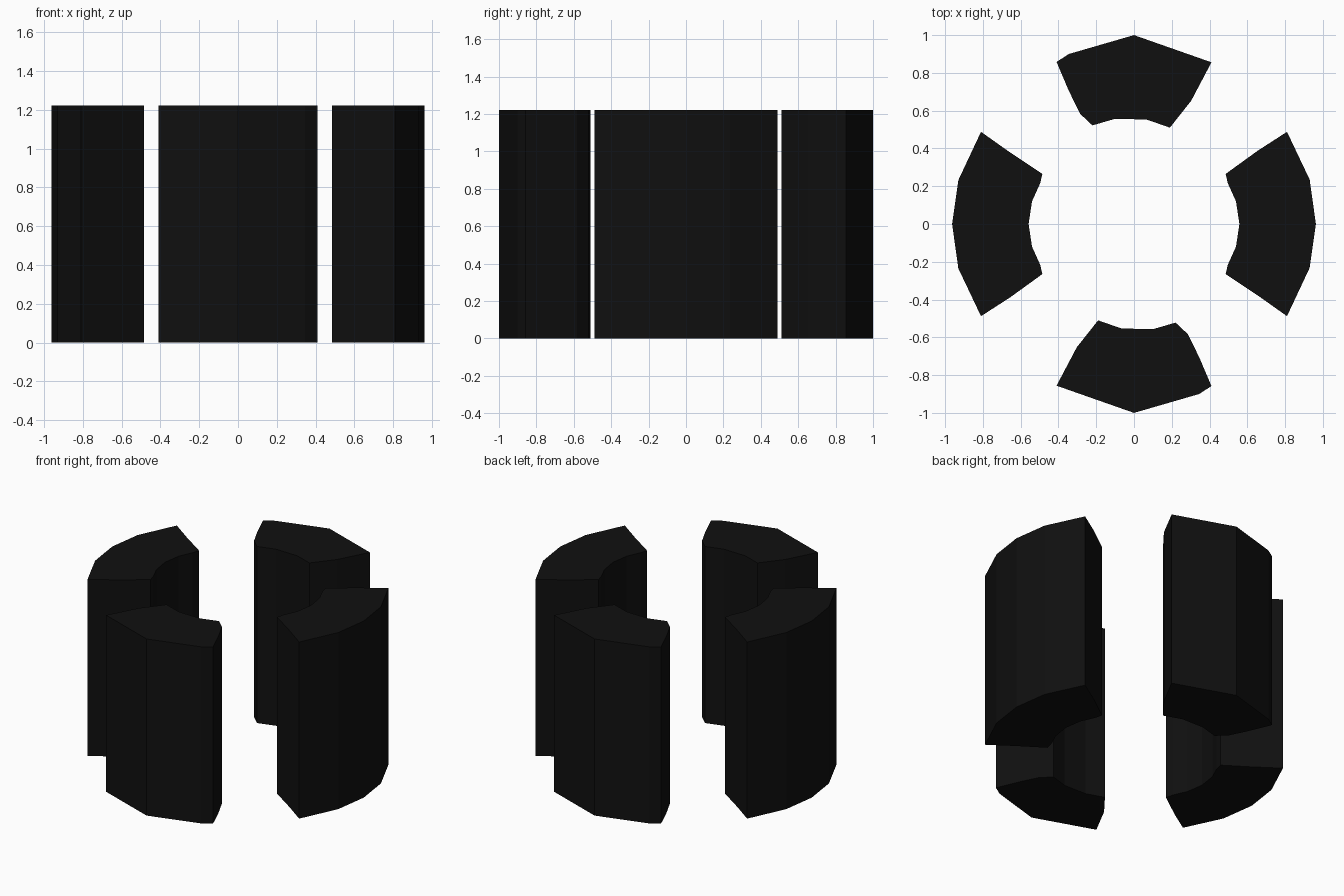
import bpy, bmesh
from mathutils import Matrix
from math import pi

if "Cube" in bpy.data.objects:
    bpy.data.objects.remove(bpy.data.objects["Cube"])

HEIGHT = 1.222

black = bpy.data.materials.new("black")
black.diffuse_color = (0.005, 0.005, 0.005, 1)
black.use_nodes = True
black.node_tree.nodes["Principled BSDF"].inputs["Base Color"].default_value = black.diffuse_color

# Plan outlines of the two block types
back_profile = [(0, 1.0), (-0.345, 0.9), (-0.41, 0.858), (-0.345, 0.705),
                (-0.285, 0.583), (-0.22, 0.522), (-0.1, 0.557), (0.067, 0.553),
                (0.19, 0.51), (0.303, 0.653), (0.41, 0.856)]
right_profile = [(0.81, 0.488), (0.655, 0.388), (0.485, 0.265), (0.497, 0.215),
                 (0.54, 0.12), (0.558, 0), (0.54, -0.12), (0.497, -0.215),
                 (0.485, -0.265), (0.655, -0.378), (0.81, -0.488),
                 (0.93, -0.232), (0.963, 0), (0.93, 0.235)]


def block(name, profile, angle):
    """Extrude a plan outline upward and turn it about the z axis."""
    bm = bmesh.new()
    base = bm.faces.new([bm.verts.new((x, y, 0)) for x, y in profile])
    ext = bmesh.ops.extrude_face_region(bm, geom=[base], use_keep_orig=True)
    top = [v for v in ext["geom"] if isinstance(v, bmesh.types.BMVert)]
    bmesh.ops.translate(bm, verts=top, vec=(0, 0, HEIGHT))
    bmesh.ops.rotate(bm, verts=bm.verts, matrix=Matrix.Rotation(angle, 3, 'Z'))
    bmesh.ops.recalc_face_normals(bm, faces=bm.faces)
    mesh = bpy.data.meshes.new(name)
    bm.to_mesh(mesh)
    bm.free()
    mesh.materials.append(black)
    bpy.context.collection.objects.link(bpy.data.objects.new(name, mesh))


# Opposite blocks are half-turn copies of each other
block("back_block", back_profile, 0)
block("front_block", back_profile, pi)
block("right_block", right_profile, 0)
block("left_block", right_profile, pi)
